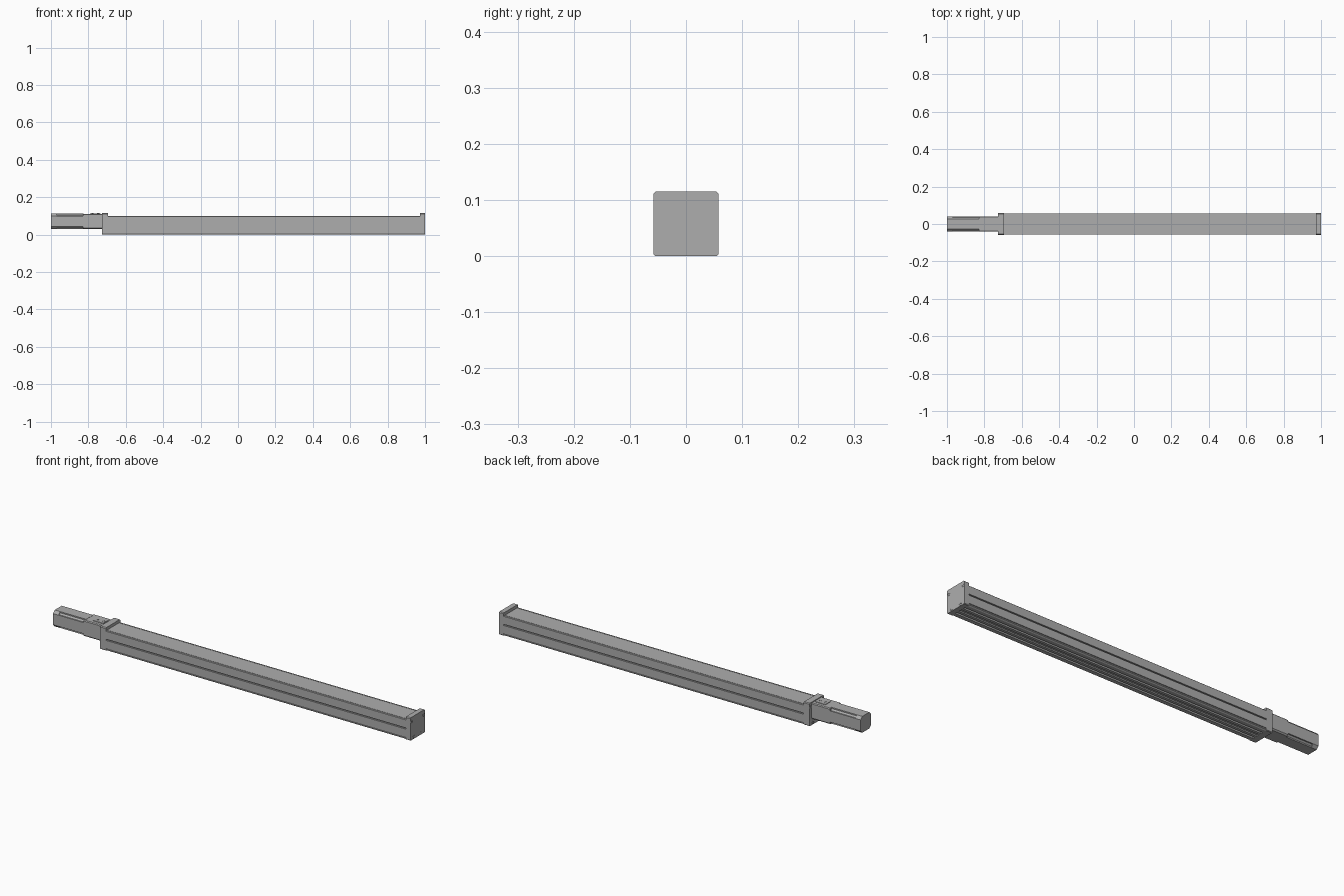
import bpy, bmesh, math
from mathutils import Matrix

cube = bpy.data.objects.get("Cube")
if cube:
    bpy.data.objects.remove(cube, do_unlink=True)

grey = bpy.data.materials.new("machined_grey")
grey.use_nodes = True
colour = (0.42, 0.42, 0.42, 1)
grey.diffuse_color = colour
grey.node_tree.nodes["Principled BSDF"].inputs["Base Color"].default_value = colour


def finish(name, bm):
    bmesh.ops.recalc_face_normals(bm, faces=bm.faces)
    mesh = bpy.data.meshes.new(name)
    bm.to_mesh(mesh)
    bm.free()
    mesh.materials.append(grey)
    obj = bpy.data.objects.new(name, mesh)
    bpy.context.collection.objects.link(obj)
    return obj


def extrude_x(name, half, x0, x1):
    """Mirror a (y, z) half profile about y = 0 and extrude it along x."""
    outline = half + [(-y, z) for y, z in reversed(half) if y > 0]
    bm = bmesh.new()
    face = bm.faces.new([bm.verts.new((x0, y, z)) for y, z in outline])
    ext = bmesh.ops.extrude_face_region(bm, geom=[face])
    bmesh.ops.translate(bm, vec=(x1 - x0, 0, 0),
                        verts=[g for g in ext["geom"] if isinstance(g, bmesh.types.BMVert)])
    return finish(name, bm)


def chamfered(w, z0, z1, c0, c1):
    """Half profile of a box section with bottom and top chamfers."""
    return [(w - c0, z0), (w, z0 + c0), (w, z1 - c1), (w - c1, z1)]


def screw(name, location, axis, radius=0.008, depth=0.006):
    """Round screw head with a recessed hexagon socket facing along the axis."""
    bm = bmesh.new()
    bmesh.ops.create_cone(bm, cap_ends=True, segments=24, radius1=radius,
                          radius2=radius, depth=depth)
    top = max(bm.faces, key=lambda f: f.calc_center_median().z)
    bmesh.ops.inset_region(bm, faces=[top], thickness=radius * 0.4)
    ext = bmesh.ops.extrude_face_region(bm, geom=[top])
    bmesh.ops.translate(bm, vec=(0, 0, -depth * 0.5),
                        verts=[g for g in ext["geom"] if isinstance(g, bmesh.types.BMVert)])
    if top.is_valid:
        bmesh.ops.delete(bm, geom=[top], context="FACES_ONLY")
    turn = Matrix.Rotation(axis * math.pi / 2, 4, "Y")
    bmesh.ops.transform(bm, matrix=Matrix.Translation(location) @ turn, verts=bm.verts)
    return finish(name, bm)


# Long rail with slots below and along both sides, and cover seams on top
rail = [
    (0.008, 0.006), (0.008, 0), (0.022, 0), (0.022, 0.004), (0.018, 0.004),
    (0.018, 0.013), (0.036, 0.013), (0.036, 0.004), (0.032, 0.004), (0.032, 0),
    (0.051, 0), (0.057, 0.004),
    (0.057, 0.008), (0.053, 0.008), (0.053, 0.012), (0.057, 0.012),
    (0.057, 0.052), (0.050, 0.052), (0.050, 0.058), (0.057, 0.058),
    (0.057, 0.098), (0.055, 0.100),
    (0.050, 0.100), (0.050, 0.098), (0.048, 0.098), (0.048, 0.100),
]
extrude_x("rail_body", rail, -0.70, 0.98)

# End plates, each with a raised lip above the rail
for name, x0, x1 in (("motor_end_plate", -0.727, -0.695), ("far_end_plate", 0.974, 0.999)):
    extrude_x(name, chamfered(0.0575, 0, 0.115, 0.003, 0.004), x0, x1)

# Plate screws
for side, x, axis in (("far", 0.997, 1), ("motor", -0.725, -1)):
    for y, z in ((0.048, 0.092), (0.029, 0.009)):
        for s in (1, -1):
            screw(f"{side}_plate_screw", (x, s * y, z), axis)

# Coupling housing, its raised access cover and cover screws
extrude_x("coupling_housing", chamfered(0.041, 0.03, 0.111, 0.006, 0.004), -0.83, -0.725)
extrude_x("access_cover", chamfered(0.022, 0.108, 0.1135, 0.001, 0.001), -0.79, -0.735)
for x in (-0.778, -0.747):
    screw("cover_screw", (x, 0, 0.112), 0, 0.006, 0.005)

# Motor with stepped corner channels and a chamfered rear cap
motor = [
    (0.028, 0.030), (0.028, 0.036), (0.035, 0.043), (0.041, 0.043),
    (0.041, 0.099), (0.035, 0.099), (0.028, 0.106), (0.028, 0.112),
]
extrude_x("motor_body", motor, -0.975, -0.825)
extrude_x("motor_rear_cap", chamfered(0.041, 0.030, 0.112, 0.013, 0.013), -1.0, -0.97)
